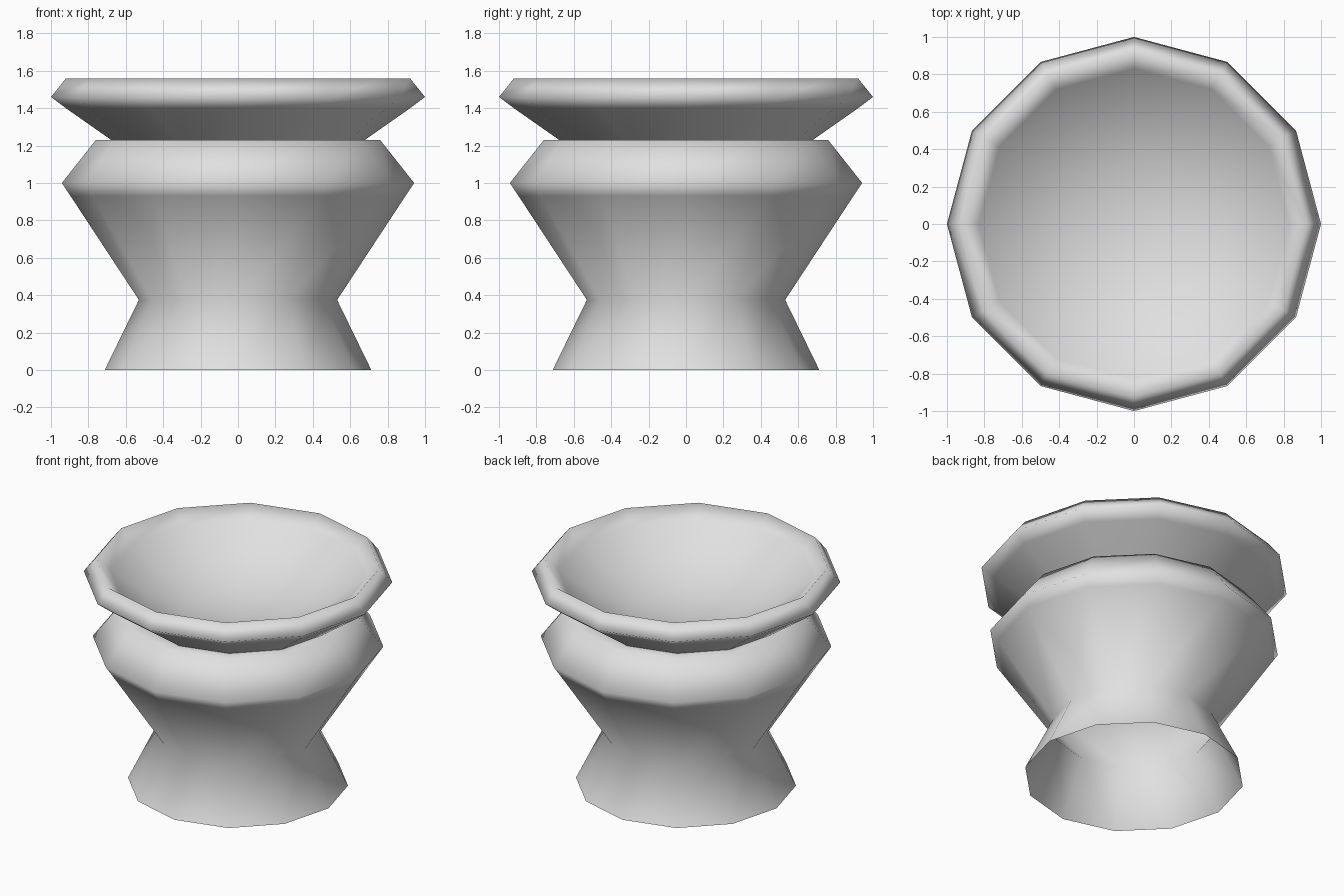
import bpy
import bmesh
from math import cos, sin, tau

cube = bpy.data.objects.get("Cube")
if cube:
    bpy.data.objects.remove(cube, do_unlink=True)

SIDES = 12

clay = bpy.data.materials.new("pale_grey")
clay.use_nodes = True
GREY = (0.75, 0.75, 0.75, 1.0)
clay.diffuse_color = GREY
clay.node_tree.nodes["Principled BSDF"].inputs["Base Color"].default_value = GREY


def lathe(name, profile):
    """Turn (radius, height) points about z; radius 0 makes a single pole."""
    bm = bmesh.new()
    rings = []
    for r, z in profile:
        count = SIDES if r else 1
        rings.append([bm.verts.new((r * cos(tau * i / SIDES), r * sin(tau * i / SIDES), z))
                      for i in range(count)])
    for low, high in zip(rings, rings[1:]):
        for i in range(SIDES):
            j = (i + 1) % SIDES
            if len(high) == 1:
                bm.faces.new((low[i], low[j], high[0]))
            else:
                bm.faces.new((low[i], low[j], high[j], high[i]))
    for face in bm.faces:
        face.smooth = True
    mesh = bpy.data.meshes.new(name)
    bm.to_mesh(mesh)
    bm.free()
    mesh.materials.append(clay)
    obj = bpy.data.objects.new(name, mesh)
    bpy.context.collection.objects.link(obj)
    return obj


# Flared foot, narrow waist and wide shoulder; hollow and open underneath
lathe("pot_body", [(0.713, 0), (0.53, 0.375), (0.895, 0.93), (0.942, 1.0),
                   (0.76, 1.23), (0.64, 1.22)])

# Wide shallow dish with a thick rim, its underside sunk into the shoulder
lathe("bowl", [(0.62, 1.19), (0.92, 1.4), (1.0, 1.46), (0.92, 1.56), (0.83, 1.48),
               (0.62, 1.33), (0.34, 1.22), (0, 1.18)])
